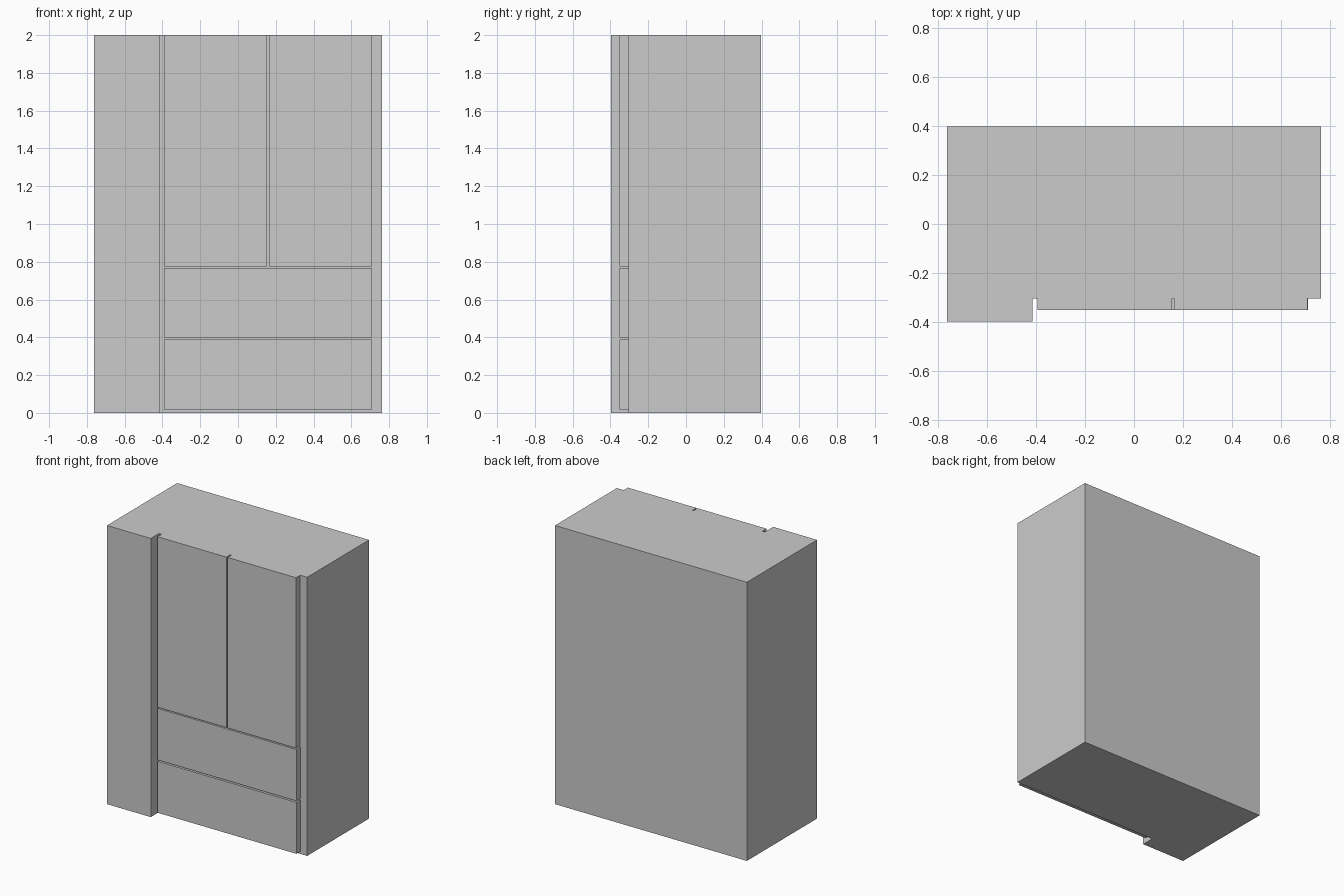
import bpy

if "Cube" in bpy.data.objects:
    bpy.data.objects.remove(bpy.data.objects["Cube"])


def box(name, x, y, z):
    """Axis-aligned box from (min, max) pairs."""
    centre = [(a + b) / 2 for a, b in (x, y, z)]
    bpy.ops.mesh.primitive_cube_add(size=1, location=centre)
    obj = bpy.context.object
    obj.name = name
    obj.scale = [b - a for a, b in (x, y, z)]
    bpy.ops.object.transform_apply(location=False, rotation=False, scale=True)
    return obj


BACK, FRAME, FRONT, PILLAR = 0.398, -0.304, -0.351, -0.398

# Main carcass and the deeper column on the left
box("cabinet_body", (-0.762, 0.762), (FRAME, BACK), (0, 2))
box("left_column", (-0.762, -0.414), (PILLAR, FRAME), (0, 2))

# Pair of tall doors
for name, x in (("left_door", (-0.393, 0.154)), ("right_door", (0.163, 0.707))):
    box(name, x, (FRONT, FRAME), (0.776, 2))

# Two wide drawer fronts
for name, z in (("lower_drawer", (0.019, 0.388)), ("upper_drawer", (0.398, 0.768))):
    box(name, (-0.393, 0.709), (FRONT, FRAME), z)
